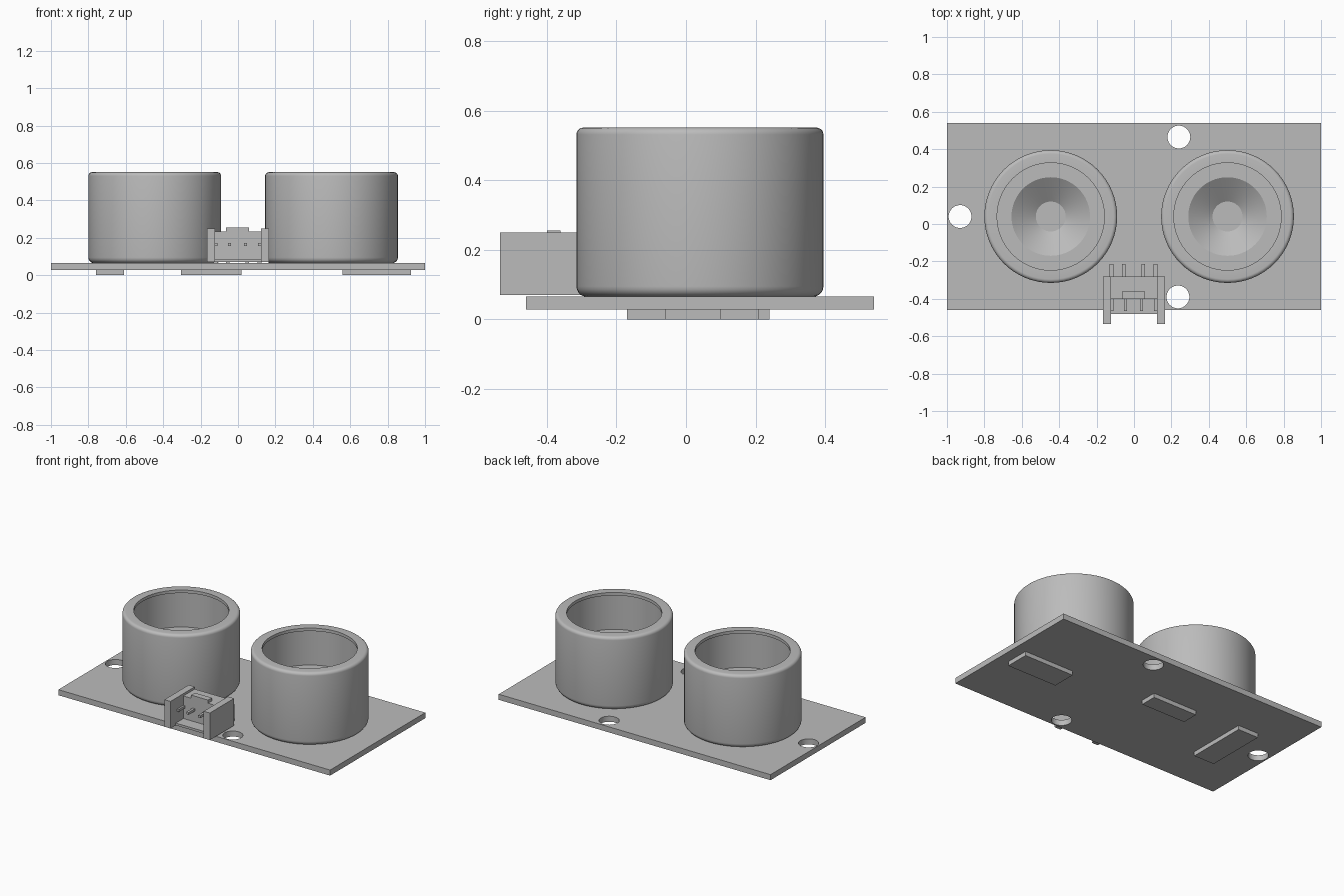
import bpy
import bmesh
import math
from mathutils import Matrix

default = bpy.data.objects.get("Cube")
if default:
    bpy.data.objects.remove(default, do_unlink=True)

grey = bpy.data.materials.new("plain_grey")
grey.use_nodes = True
grey.diffuse_color = (0.5, 0.5, 0.5, 1)
grey.node_tree.nodes["Principled BSDF"].inputs["Base Color"].default_value = (0.5, 0.5, 0.5, 1)


def finish(name, bm):
    """Turn a bmesh into a named grey object."""
    bmesh.ops.recalc_face_normals(bm, faces=bm.faces)
    mesh = bpy.data.meshes.new(name)
    bm.to_mesh(mesh)
    bm.free()
    mesh.materials.append(grey)
    obj = bpy.data.objects.new(name, mesh)
    bpy.context.collection.objects.link(obj)
    return obj


def add_box(bm, x, y, z):
    """Add a box spanning the given (min, max) ranges."""
    size = [b - a for a, b in (x, y, z)]
    mid = [(a + b) / 2 for a, b in (x, y, z)]
    bmesh.ops.create_cube(bm, size=1, matrix=Matrix.Translation(mid) @ Matrix.Diagonal((*size, 1)))


def box(name, x, y, z):
    bm = bmesh.new()
    add_box(bm, x, y, z)
    return finish(name, bm)


def activate(obj):
    bpy.ops.object.select_all(action="DESELECT")
    obj.select_set(True)
    bpy.context.view_layer.objects.active = obj


def lathe(name, profile, x, y, steps=64):
    """Spin a (radius, height) profile around a vertical axis."""
    bm = bmesh.new()
    verts = [bm.verts.new((r, 0, z)) for r, z in profile]
    edges = [bm.edges.new(pair) for pair in zip(verts, verts[1:])]
    bmesh.ops.spin(bm, geom=verts + edges, cent=(0, 0, 0), axis=(0, 0, 1),
                   angle=math.tau, steps=steps, use_duplicate=False)
    bmesh.ops.remove_doubles(bm, verts=bm.verts, dist=0.0005)
    obj = finish(name, bm)
    obj.location = (x, y, 0)
    activate(obj)
    bpy.ops.object.shade_smooth_by_angle(angle=math.radians(32))
    return obj


def arc(cx, cz, radius, start, end, count=5):
    """Rounded corner for a lathe profile."""
    angles = [math.radians(start + (end - start) * i / count) for i in range(count + 1)]
    return [(cx + radius * math.cos(a), cz + radius * math.sin(a)) for a in angles]


# Circuit board with three mounting holes
BOTTOM, TOP = 0.028, 0.065
board = box("circuit_board", (-1, 1), (-0.46, 0.54), (BOTTOM, TOP))
bm = bmesh.new()
for x, y in ((-0.93, 0.04), (0.24, 0.465), (0.235, -0.39)):
    bmesh.ops.create_cone(bm, cap_ends=True, segments=40, radius1=0.061, radius2=0.061,
                          depth=0.3, matrix=Matrix.Translation((x, y, TOP)))
cutter = finish("hole_cutter", bm)
cutter.hide_render = True
holes = board.modifiers.new("holes", "BOOLEAN")
holes.operation = "DIFFERENCE"
holes.solver = "EXACT"
holes.object = cutter
activate(board)
bpy.ops.object.modifier_apply(modifier=holes.name)
bpy.data.objects.remove(cutter, do_unlink=True)
bpy.ops.object.shade_smooth_by_angle(angle=math.radians(30))

# Two transducer cans with a lipped mouth and a conical dish inside
R, HEIGHT = 0.355, 0.551
can = [(0, TOP)]
can += arc(R - 0.03, TOP + 0.03, 0.03, -90, 0)
can += arc(R - 0.02, HEIGHT - 0.02, 0.02, 0, 90)
can += [(0.287, HEIGHT), (0.287, HEIGHT - 0.02), (0.298, HEIGHT - 0.02),
        (0.298, 0.30), (0.21, 0.30), (0.08, 0.21), (0, 0.21)]
for side, x in (("right", -0.445), ("left", 0.5)):
    lathe(side + "_transducer", can, x, 0.04)

# Chips on the underside
box("left_chip", (0.56, 0.925), (-0.06, 0.10), (0, BOTTOM))
box("middle_chip", (-0.305, 0.02), (0.10, 0.21), (0, BOTTOM))
box("right_chip", (-0.76, -0.61), (-0.17, 0.24), (0, BOTTOM))

# Connector housing: back block, floor, and two side walls
box("connector_block", (-0.135, 0.135), (-0.40, -0.28), (0.07, 0.235))
box("connector_floor", (-0.135, 0.135), (-0.48, -0.40), (0.07, 0.085))
for side, s in (("left", 1), ("right", -1)):
    edges = sorted((s * 0.122, s * 0.167))
    box(side + "_connector_wall", edges, (-0.535, -0.28), (0.07, 0.25))
box("connector_latch", (-0.065, 0.06), (-0.40, -0.36), (0.235, 0.256))

# Contact pins: straight in the mouth, bent down to the board behind
bm = bmesh.new()
for x in (-0.118, -0.045, 0.04, 0.115):
    add_box(bm, (x - 0.008, x + 0.008), (-0.465, -0.40), (0.157, 0.173))
for x in (-0.12, -0.055, 0.05, 0.115):
    add_box(bm, (x - 0.01, x + 0.01), (-0.28, -0.215), (0.155, 0.175))
    add_box(bm, (x - 0.01, x + 0.01), (-0.235, -0.215), (TOP, 0.155))
finish("connector_pins", bm)
